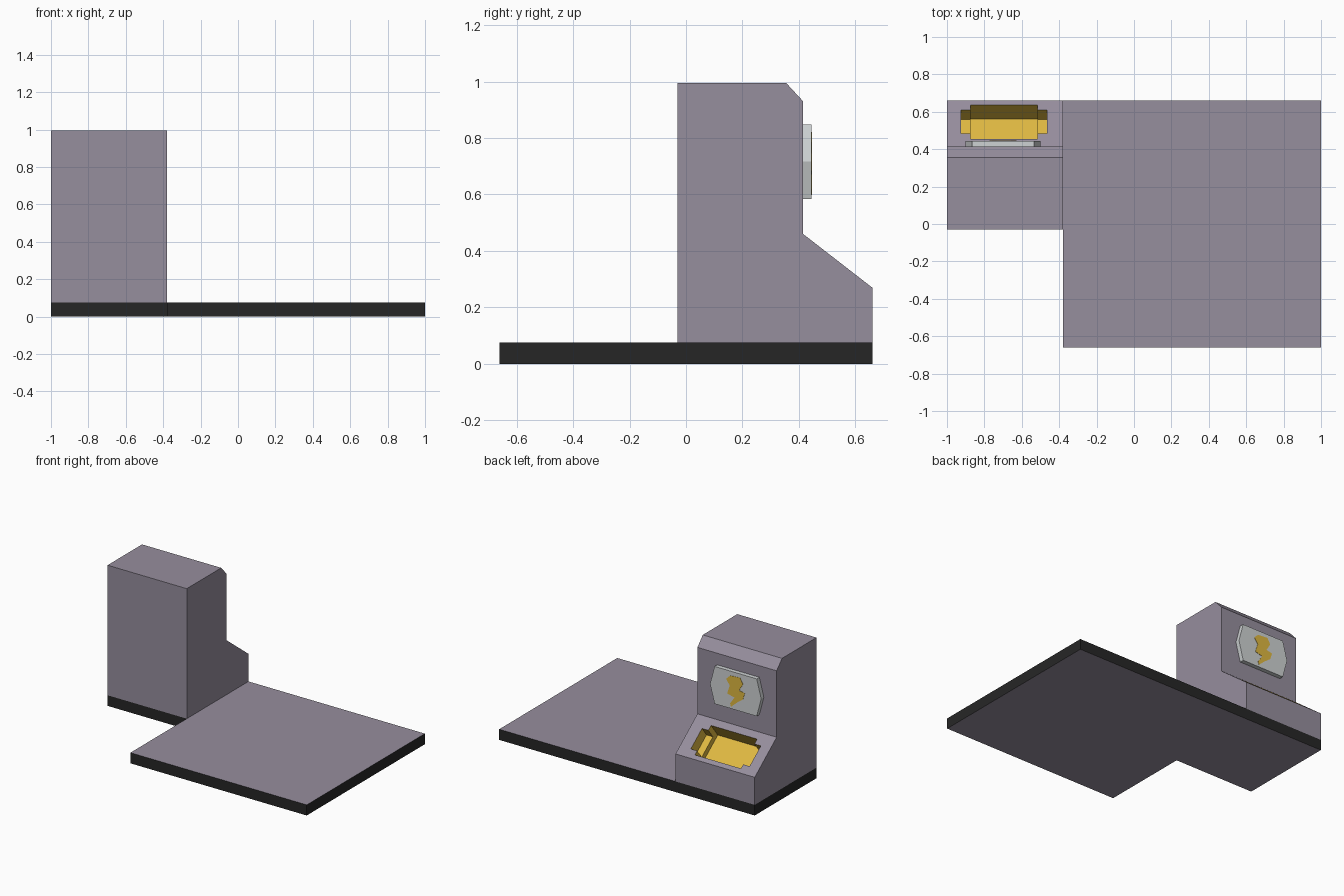
import bpy, bmesh, math
from mathutils import Matrix, Vector

if "Cube" in bpy.data.objects:
    bpy.data.objects.remove(bpy.data.objects["Cube"])


def material(name, hex_rgb):
    lin = [((c / 255 + 0.055) / 1.055) ** 2.4 for c in hex_rgb]
    m = bpy.data.materials.new(name)
    m.diffuse_color = (*lin, 1)
    m.use_nodes = True
    m.node_tree.nodes["Principled BSDF"].inputs["Base Color"].default_value = m.diffuse_color
    return m


purple = material("dusty purple", (0x96, 0x8E, 0x9D))
black = material("soft black", (0x26, 0x26, 0x26))
gold = material("gold", (0xDE, 0xB8, 0x41))
pale = material("pale grey", (0xCE, 0xD2, 0xD3))


def prism(name, points, offset, mats):
    """Extrude a closed outline of 3D points along offset."""
    bm = bmesh.new()
    face = bm.faces.new([bm.verts.new(p) for p in points])
    ext = bmesh.ops.extrude_face_region(bm, geom=[face], use_keep_orig=True)
    moved = [v for v in ext["geom"] if isinstance(v, bmesh.types.BMVert)]
    bmesh.ops.translate(bm, verts=moved, vec=Vector(offset))
    bmesh.ops.recalc_face_normals(bm, faces=bm.faces)
    me = bpy.data.meshes.new(name)
    bm.to_mesh(me)
    bm.free()
    for m in mats:
        me.materials.append(m)
    ob = bpy.data.objects.new(name, me)
    bpy.context.collection.objects.link(ob)
    return ob


# L-shaped floor: black rim, purple top and underside
BASE = 0.075
outline = [(-1, -0.03), (-0.38, -0.03), (-0.38, -0.66), (1, -0.66), (1, 0.66), (-1, 0.66)]
floor = prism("floor_slab", [(x, y, 0) for x, y in outline], (0, 0, BASE), [purple, black])
for p in floor.data.polygons:
    p.material_index = 1 if abs(p.normal.z) < 0.5 else 0

# Cabinet with chamfered top and sloping console
profile = [(-0.03, BASE), (-0.03, 0.995), (0.355, 0.995), (0.415, 0.93),
           (0.415, 0.46), (0.66, 0.27), (0.66, BASE)]
cabinet = prism("cabinet", [(-1, y, z) for y, z in profile], (0.62, 0, 0), [purple, gold])

# Stepped gold tray sunk into the sloping console
SLOPE = math.atan2(0.19, 0.245)


def tray_cutter(name, half_x, y0, y1, depth):
    yc = (y0 + y1) / 2
    half = (y1 - y0) / 2 / math.cos(SLOPE)
    rect = [(-half_x, -half), (half_x, -half), (half_x, half), (-half_x, half)]
    cutter = prism(name, [(x, y, -depth) for x, y in rect], (0, 0, depth + 0.04), [purple, gold])
    for p in cutter.data.polygons:
        p.material_index = 1
    zc = 0.46 - (yc - 0.415) * math.tan(SLOPE)
    cutter.data.transform(Matrix.Translation((-0.695, yc, zc)) @ Matrix.Rotation(-SLOPE, 4, "X"))
    cutter.hide_render = True
    cutter.display_type = "WIRE"
    mod = cabinet.modifiers.new(name, "BOOLEAN")
    mod.operation = "DIFFERENCE"
    mod.solver = "EXACT"
    mod.object = cutter


tray_cutter("tray_centre_cutter", 0.18, 0.455, 0.635, 0.122)
tray_cutter("tray_side_cutter", 0.23, 0.485, 0.61, 0.082)

# Six-sided screen on the cabinet face
CX, CZ = -0.70, 0.716
hexagon = [(-0.2, 0), (-0.165, 0.132), (0.165, 0.132), (0.2, 0), (0.165, -0.132), (-0.165, -0.132)]
prism("screen", [(CX + x, 0.41, CZ + z) for x, z in hexagon], (0, 0.035, 0), [pale])

# Thin gold zigzag plate on the screen
zigzag = [(-.073, .07), (-.042, .1), (.035, .106), (.058, .065), (.027, .014), (.073, .005),
          (.058, -.042), (.012, -.076), (-.035, -.118), (-.042, -.096), (-.008, -.046),
          (-.065, -.031), (-.045, .03)]
prism("screen_zigzag", [(CX - u, 0.444, CZ + z) for u, z in zigzag], (0, 0.003, 0), [gold])
